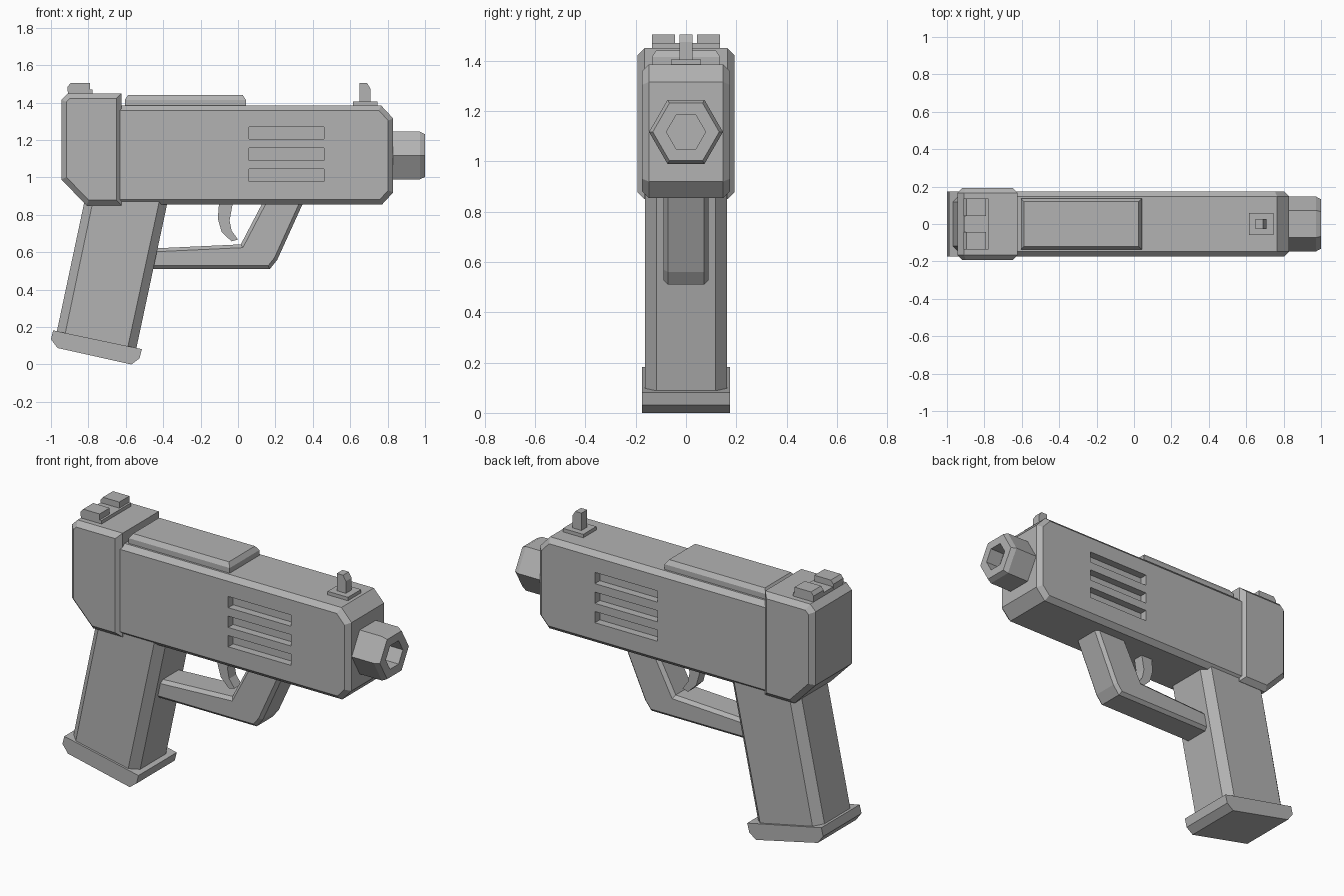
import bpy, bmesh, math
from mathutils import Vector

if "Cube" in bpy.data.objects:
    bpy.data.objects.remove(bpy.data.objects["Cube"])

grey = bpy.data.materials.new("plain grey")
grey.diffuse_color = (0.45, 0.45, 0.45, 1)
grey.use_nodes = True
grey.node_tree.nodes["Principled BSDF"].inputs["Base Color"].default_value = grey.diffuse_color


def finish(name, bm):
    bmesh.ops.recalc_face_normals(bm, faces=bm.faces)
    mesh = bpy.data.meshes.new(name)
    bm.to_mesh(mesh)
    bm.free()
    mesh.materials.append(grey)
    ob = bpy.data.objects.new(name, mesh)
    bpy.context.collection.objects.link(ob)
    return ob


def loft(name, rings):
    """Skin a stack of closed rings and cap both ends."""
    bm = bmesh.new()
    loops = [[bm.verts.new(p) for p in ring] for ring in rings]
    n = len(loops[0])
    for a, b in zip(loops, loops[1:]):
        for i in range(n):
            j = (i + 1) % n
            bm.faces.new((a[i], a[j], b[j], b[i]))
    bm.faces.new(loops[0])
    bm.faces.new(loops[-1])
    return finish(name, bm)


def shrink(profile, d):
    """Offset a counter-clockwise outline inwards by d."""
    pts = [Vector(p) for p in profile]
    out = []
    for i, p in enumerate(pts):
        e1 = (p - pts[i - 1]).normalized()
        e2 = (pts[(i + 1) % len(pts)] - p).normalized()
        n1, n2 = Vector((-e1.y, e1.x)), Vector((-e2.y, e2.x))
        out.append(p + (n1 + n2) * d / (1 + n1.dot(n2)))
    return out


def prism(name, profile, half, edge=0.0, y=0.0):
    """Side outline in x and z, extruded across y with chamfered rims."""
    inner = shrink(profile, edge) if edge else profile
    layers = [(-half, inner), (half, inner)]
    if edge:
        layers[1:1] = [(-half + edge, profile), (half - edge, profile)]
    return loft(name, [[(p[0], y + d, p[1]) for p in o] for d, o in layers])


# Main body
body = prism("main_body", [(-0.66, 0.855), (0.77, 0.855), (0.83, 0.92), (0.83, 1.315),
                           (0.765, 1.385), (-0.66, 1.385)], 0.175, 0.027)

# Vent slots cut in both sides
bm = bmesh.new()
for z in (1.012, 1.124, 1.238):
    for side in (-1, 1):
        cube = bmesh.ops.create_cube(bm, size=1)["verts"]
        bmesh.ops.scale(bm, vec=(0.40, 0.10, 0.065), verts=cube)
        bmesh.ops.translate(bm, vec=(0.26, side * 0.18, z), verts=cube)
cutter = finish("vent_cutter", bm)
cutter.hide_render = True
mod = body.modifiers.new("vents", 'BOOLEAN')
mod.operation, mod.solver, mod.object = 'DIFFERENCE', 'EXACT', cutter
bpy.context.view_layer.objects.active = body
bpy.ops.object.modifier_apply(modifier="vents")
bpy.data.objects.remove(cutter)

# Rear block
prism("rear_block", [(-0.81, 0.85), (-0.622, 0.85), (-0.622, 1.45), (-0.91, 1.45),
                     (-0.945, 1.415), (-0.945, 0.99)], 0.193, 0.028)

# Raised top cover, chamfered around its top
def rect(x0, x1, w, z):
    return [(x0, -w, z), (x1, -w, z), (x1, w, z), (x0, w, z)]

loft("top_cover", [rect(-0.605, 0.042, 0.136, 1.375), rect(-0.605, 0.042, 0.136, 1.415),
                   rect(-0.588, 0.025, 0.119, 1.44)])

# Rear sight
prism("rear_sight_base", [(-0.91, 1.44), (-0.778, 1.44), (-0.778, 1.47), (-0.91, 1.47)], 0.135)
for side, label in ((-1, "right"), (1, "left")):
    prism("rear_sight_" + label, [(-0.911, 1.46), (-0.79, 1.46), (-0.79, 1.505),
                                  (-0.895, 1.505), (-0.911, 1.485)], 0.046, y=side * 0.09)

# Front sight
prism("front_sight_base", [(0.615, 1.375), (0.745, 1.375), (0.745, 1.405), (0.615, 1.405)], 0.06)
prism("front_sight_post", [(0.65, 1.395), (0.708, 1.395), (0.708, 1.475), (0.69, 1.505),
                           (0.65, 1.505)], 0.026)

# Hexagonal muzzle with a hexagonal bore
def hexagon(x, r):
    return [(x, r * math.cos(k * math.pi / 3), 1.117 + r * math.sin(k * math.pi / 3))
            for k in range(6)]

loft("muzzle", [hexagon(0.80, 0.147), hexagon(0.972, 0.147), hexagon(1.0, 0.132),
                hexagon(1.0, 0.078), hexagon(0.91, 0.078)])

# Slanted grip with an eight-sided section
def grip_ring(back, front):
    (xb, zb), (xf, zf) = back, front
    c, w = 0.045, 0.163
    t = c / (xf - xb)
    plan = [(0, -w + c), (t, -w), (1 - t, -w), (1, -w + c),
            (1, w - c), (1 - t, w), (t, w), (0, w - c)]
    return [(xb + (xf - xb) * u, y, zb + (zf - zb) * u) for u, y in plan]

loft("grip", [grip_ring((-0.972, 0.16), (-0.547, 0.07)), grip_ring((-0.815, 0.90), (-0.37, 0.90))])
prism("grip_base_plate", [(-0.965, 0.088), (-0.57, 0.0), (-0.527, 0.032), (-0.514, 0.082),
                          (-0.988, 0.182), (-1.0, 0.135)], 0.175)

# Trigger guard and trigger
prism("trigger_guard", [(-0.50, 0.51), (0.17, 0.51), (0.21, 0.56), (0.36, 0.89),
                        (0.145, 0.89), (0.015, 0.642), (-0.50, 0.618)], 0.09, 0.018)
prism("trigger", [(-0.10, 0.88), (-0.108, 0.78), (-0.088, 0.71), (-0.035, 0.658),
                  (0.0, 0.668), (-0.034, 0.715), (-0.045, 0.77), (-0.025, 0.88)], 0.032)
